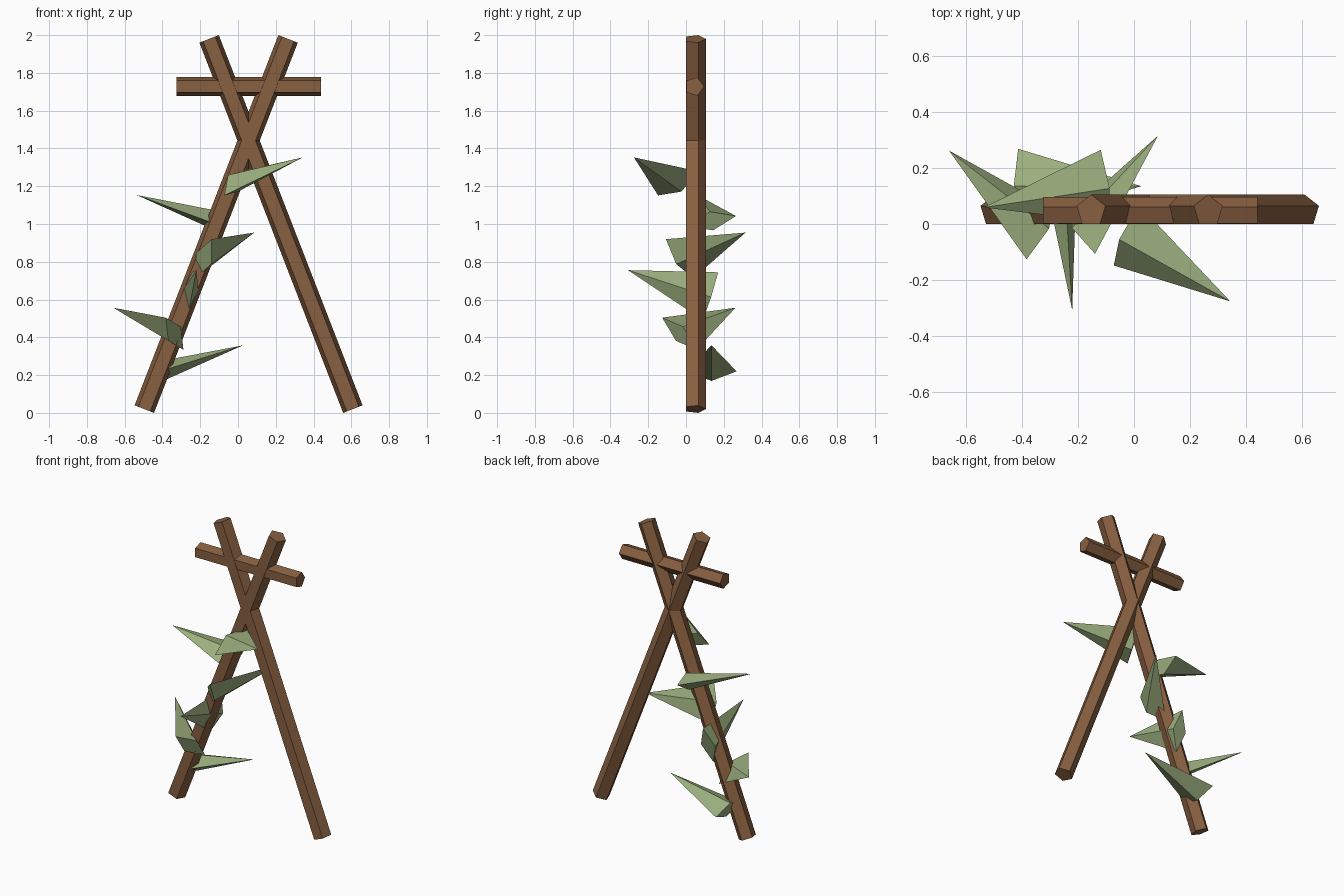
import bpy, math
from mathutils import Vector

if "Cube" in bpy.data.objects:
    bpy.data.objects.remove(bpy.data.objects["Cube"])


def material(name, rgb):
    m = bpy.data.materials.new(name)
    m.diffuse_color = (*rgb, 1)
    m.use_nodes = True
    m.node_tree.nodes["Principled BSDF"].inputs["Base Color"].default_value = m.diffuse_color
    return m


BROWN = material("wood_brown", (0.245, 0.115, 0.052))
GREEN = material("leaf_green", (0.33, 0.43, 0.21))


def make(name, verts, faces, mat):
    me = bpy.data.meshes.new(name)
    me.from_pydata([tuple(v) for v in verts], [], faces)
    me.materials.append(mat)
    ob = bpy.data.objects.new(name, me)
    bpy.context.collection.objects.link(ob)
    return ob


def stick(name, a, b, r, n=5):
    """Five-sided pole from a to b, flat side to the front, ridge to the back."""
    a, b = Vector(a), Vector(b)
    back = Vector((0, 1, 0))
    side = (b - a).normalized().cross(back)
    ring = [r * (math.cos(t) * back + math.sin(t) * side)
            for t in (2 * math.pi * k / n for k in range(n))]
    verts = [a + p for p in ring] + [b + p for p in ring]
    faces = [(k, (k + 1) % n, n + (k + 1) % n, n + k) for k in range(n)]
    faces += [tuple(reversed(range(n))), tuple(range(n, 2 * n))]
    # ring runs counter-clockwise seen against the axis or not: fix by flipping
    if (ring[0].cross(ring[1])).dot(b - a) < 0:
        faces = [tuple(reversed(f)) for f in faces]
    return make(name, verts, faces, BROWN)


def leaf(name, centre, angle, roll, length=0.46, wide=0.133, thick=0.053, rise=17.4):
    """Spike with a diamond base, rising outwards and rolled on its own axis."""
    e = math.radians(rise)
    d = Vector((math.cos(angle), math.sin(angle), 0))
    up = Vector((0, 0, 1))
    left = up.cross(d)
    axis = d * math.cos(e) + up * math.sin(e)
    top = up * math.cos(e) - d * math.sin(e)
    u = left * math.cos(roll) + top * math.sin(roll)
    v = top * math.cos(roll) - left * math.sin(roll)
    c = Vector(centre)
    verts = [c + u * wide, c + v * thick, c - u * wide, c - v * thick, c + axis * length]
    faces = [(k, (k + 1) % 4, 4) for k in range(4)] + [(3, 2, 1, 0)]
    return make(name, verts, faces, GREEN)


# crossed poles, mirrored about x = 0.056
MID, Y = 0.056, 0.047
for name, s in (("left_pole", 1), ("right_pole", -1)):
    stick(name, (MID - s * 0.552, Y, 0.02), (MID + s * 0.209, Y, 1.98), 0.058)

# crossbar
stick("crossbar", (-0.325, 0.044, 1.728), (0.44, 0.044, 1.728), 0.052)

# leaves spiralling up the left pole, on alternating sides
for i in range(6):
    z = 0.22 + 0.199 * i
    x = -0.413 + 0.0772 * i
    y = 0.133 if i % 2 == 0 else -0.037
    if i in (2, 4):
        y = 0.131
    # sides alternate front and back in the order seen up the pole
    y = (0.135, -0.035, 0.13, -0.033, 0.135, -0.04)[i]
    leaf(f"leaf_{i + 1}", (x, y, z), math.radians(137.5 * i), math.radians(42 * i))
